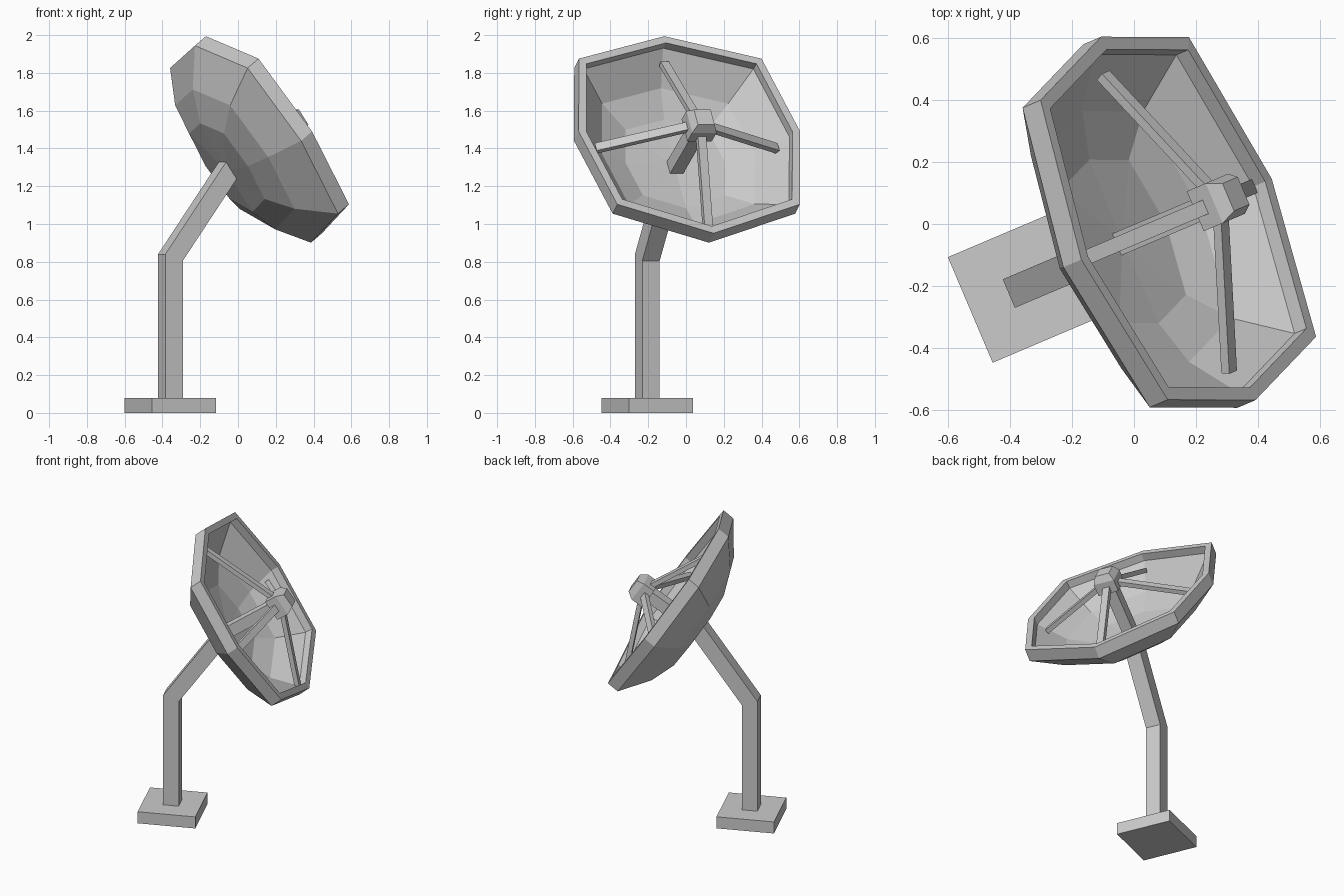
import bpy, bmesh, math
from mathutils import Matrix, Vector

cube = bpy.data.objects.get("Cube")
if cube:
    bpy.data.objects.remove(cube, do_unlink=True)

grey = bpy.data.materials.new("light grey metal")
grey.use_nodes = True
grey.diffuse_color = (0.6, 0.6, 0.6, 1)
grey.node_tree.nodes["Principled BSDF"].inputs["Base Color"].default_value = (0.6, 0.6, 0.6, 1)

YAW, ELEV = math.radians(23), math.radians(34)
turn = Matrix.Rotation(YAW, 3, 'Z')
# Dish frame: local x runs down the dish, y across it, z along its axis
axis = turn @ Vector((math.cos(ELEV), 0, math.sin(ELEV)))
down = turn @ Vector((math.sin(ELEV), 0, -math.cos(ELEV)))
across = turn @ Vector((0, 1, 0))
dish_frame = Matrix.Translation((0.143, 0.018, 1.49)) @ Matrix(
    (down, across, axis)).transposed().to_4x4()
stand_frame = Matrix.Translation((-0.358, -0.205, 0)) @ turn.to_4x4()


def loft(name, rings, frame, cap=True):
    """Skin a list of equal-length point rings into one flat-shaded object."""
    bm = bmesh.new()
    loops = [[bm.verts.new(frame @ Vector(p)) for p in ring] for ring in rings]
    n = len(loops[0])
    pairs = list(zip(loops, loops[1:]))
    if not cap:
        pairs.append((loops[-1], loops[0]))
    for a, b in pairs:
        for i in range(n):
            j = (i + 1) % n
            bm.faces.new((a[i], a[j], b[j], b[i]))
    if cap:
        bm.faces.new(loops[0])
        bm.faces.new(loops[-1])
    bmesh.ops.recalc_face_normals(bm, faces=bm.faces)
    mesh = bpy.data.meshes.new(name)
    bm.to_mesh(mesh)
    bm.free()
    mesh.materials.append(grey)
    obj = bpy.data.objects.new(name, mesh)
    bpy.context.collection.objects.link(obj)
    return obj


def square(r, z, x=0.0):
    return [(x - r, -r, z), (x + r, -r, z), (x + r, r, z), (x - r, r, z)]


def bar(name, start, end, side, width, thick):
    """Rectangular bar between two points in the dish frame."""
    start, end, side = Vector(start), Vector(end), Vector(side)
    up = (end - start).normalized().cross(side)
    offsets = [side * width / 2 * s + up * thick / 2 * t
               for s, t in ((-1, -1), (1, -1), (1, 1), (-1, 1))]
    loft(name, [[p + o for o in offsets] for p in (start, end)], dish_frame)


# Base plate
loft("base_plate", [square(0.185, 0), square(0.185, 0.08)], stand_frame)

# Bent mast: upright, mitred bend, then a leaning arm cut off at the dish's back
bend = [(x, y, 0.822 - 0.35 * x) for x, y, z in square(0.05, 0)]
to_dish = dish_frame.inverted() @ stand_frame
lean = Vector((0.715, 0, 1)).normalized()
slope = (to_dish.to_3x3() @ lean).z
arm_end = [Vector(p) + lean * ((-0.28 - (to_dish @ Vector(p)).z) / slope) for p in bend]
loft("bent_mast", [square(0.05, 0.08), bend, arm_end], stand_frame)

# Faceted dish: an eight-sided outline scaled along the bowl's profile
outline = [(0.63, 0, -0.03), (0.465, 0.525, 0), (0, 0.637, 0), (-0.465, 0.525, 0),
           (-0.608, 0, 0), (-0.465, -0.525, 0), (0, -0.637, 0), (0.465, -0.525, 0)]


def dish_ring(scale, depth, shift):
    return [(x * scale + shift, y * scale, z * scale - depth) for x, y, z in outline]


profile = [(0.02, 0.27, 0.05), (0.45, 0.25, 0.03), (0.69, 0.19, 0.015), (0.93, 0.05, 0),
           (0.93, 0, 0), (1, 0, 0), (1.0, 0.08, 0.006), (0.71, 0.22, 0.015),
           (0.45, 0.285, 0.03), (0.02, 0.30, 0.05)]
loft("dish", [dish_ring(*p) for p in profile], dish_frame, cap=False)

# Centre post and tapered receiver on the dish axis
MID = 0.05
loft("receiver_post", [square(0.038, -0.29, MID), square(0.038, 0.1, MID)], dish_frame)
loft("receiver_head", [square(0.07, 0.085, MID), square(0.07, 0.165, MID),
                       square(0.048, 0.21, MID)], dish_frame)

# Four struts from the receiver to the bowl
for name, dx, dy, reach in (("lower", 1, 0, 0.53), ("upper", -1, 0, 0.54),
                            ("left", 0, 1, 0.52), ("right", 0, -1, 0.52)):
    bar(name + "_strut", (MID + dx * 0.04, dy * 0.04, 0.125),
        (MID + dx * reach, dy * reach, -0.085), (-dy, dx, 0), 0.048, 0.03)
